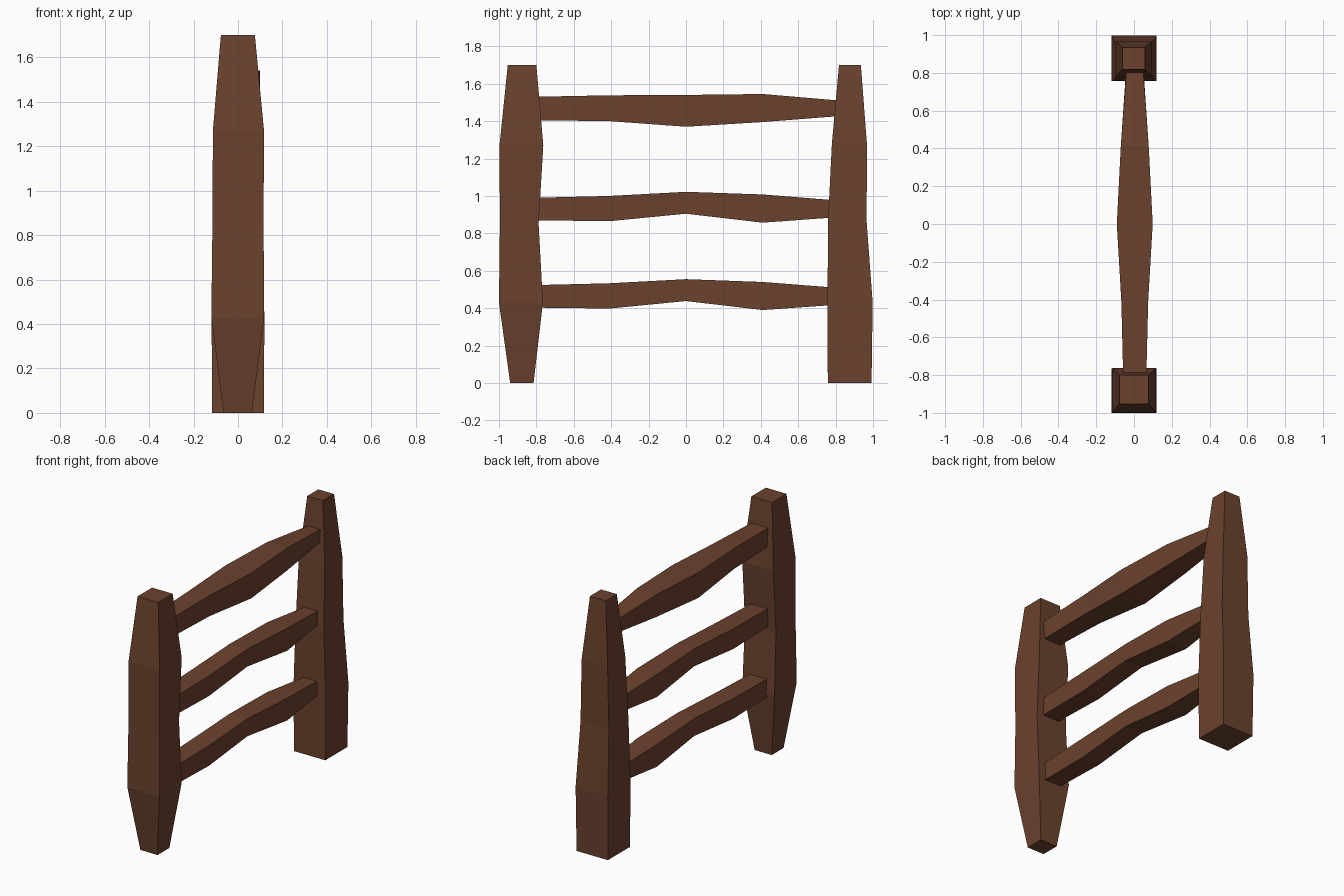
import bpy
import bmesh

if "Cube" in bpy.data.objects:
    bpy.data.objects.remove(bpy.data.objects["Cube"])

wood = bpy.data.materials.new("brown wood")
wood.diffuse_color = (0.147, 0.054, 0.027, 1)
wood.use_nodes = True
wood.node_tree.nodes["Principled BSDF"].inputs["Base Color"].default_value = wood.diffuse_color


def loft(name, rings):
    """Join four-cornered rings into a closed, flat-faced beam."""
    bm = bmesh.new()
    loops = [[bm.verts.new(p) for p in ring] for ring in rings]
    for a, b in zip(loops, loops[1:]):
        for i in range(4):
            j = (i + 1) % 4
            bm.faces.new((a[i], a[j], b[j], b[i]))
    bm.faces.new(loops[0])
    bm.faces.new(loops[-1])
    bmesh.ops.recalc_face_normals(bm, faces=bm.faces)
    mesh = bpy.data.meshes.new(name)
    bm.to_mesh(mesh)
    bm.free()
    mesh.materials.append(wood)
    obj = bpy.data.objects.new(name, mesh)
    bpy.context.collection.objects.link(obj)


def post(name, sections):
    """Sections are z, x min, x max, y min, y max."""
    loft(name, [[(x0, y0, z), (x1, y0, z), (x1, y1, z), (x0, y1, z)]
                for z, x0, x1, y0, y1 in sections])


def rail(name, sections):
    """Sections are z min, z max, x half width at five even stations."""
    rings = []
    for i, (z0, z1, w) in enumerate(sections):
        y = -0.82 + 0.41 * i
        c = 0.004
        rings.append([(c - w, y, z0), (c + w, y, z0), (c + w, y, z1), (c - w, y, z1)])
    loft(name, rings)


# Upright posts: one tapers at both ends, the other only towards the top
post("front_post", [
    (0.00, -0.065, 0.062, -0.94, -0.815),
    (0.43, -0.12, 0.118, -1.00, -0.765),
    (0.85, -0.115, 0.115, -0.995, -0.788),
    (1.27, -0.113, 0.117, -0.997, -0.763),
    (1.70, -0.077, 0.076, -0.953, -0.80)])
post("back_post", [
    (0.00, -0.116, 0.116, 0.758, 0.992),
    (0.43, -0.119, 0.119, 0.757, 0.998),
    (0.86, -0.105, 0.105, 0.759, 0.966),
    (1.28, -0.096, 0.096, 0.78, 0.967),
    (1.70, -0.06, 0.057, 0.818, 0.935)])

# Three crooked rails
rail("top_rail", [(1.405, 1.53, 0.061), (1.40, 1.538, 0.071), (1.37, 1.54, 0.095),
                  (1.395, 1.545, 0.074), (1.427, 1.51, 0.044)])
rail("middle_rail", [(0.87, 0.99, 0.061), (0.865, 1.0, 0.068), (0.905, 1.022, 0.065),
                     (0.857, 1.008, 0.074), (0.887, 0.975, 0.046)])
rail("bottom_rail", [(0.403, 0.523, 0.061), (0.398, 0.533, 0.068), (0.438, 0.555, 0.065),
                     (0.39, 0.54, 0.074), (0.419, 0.508, 0.046)])
